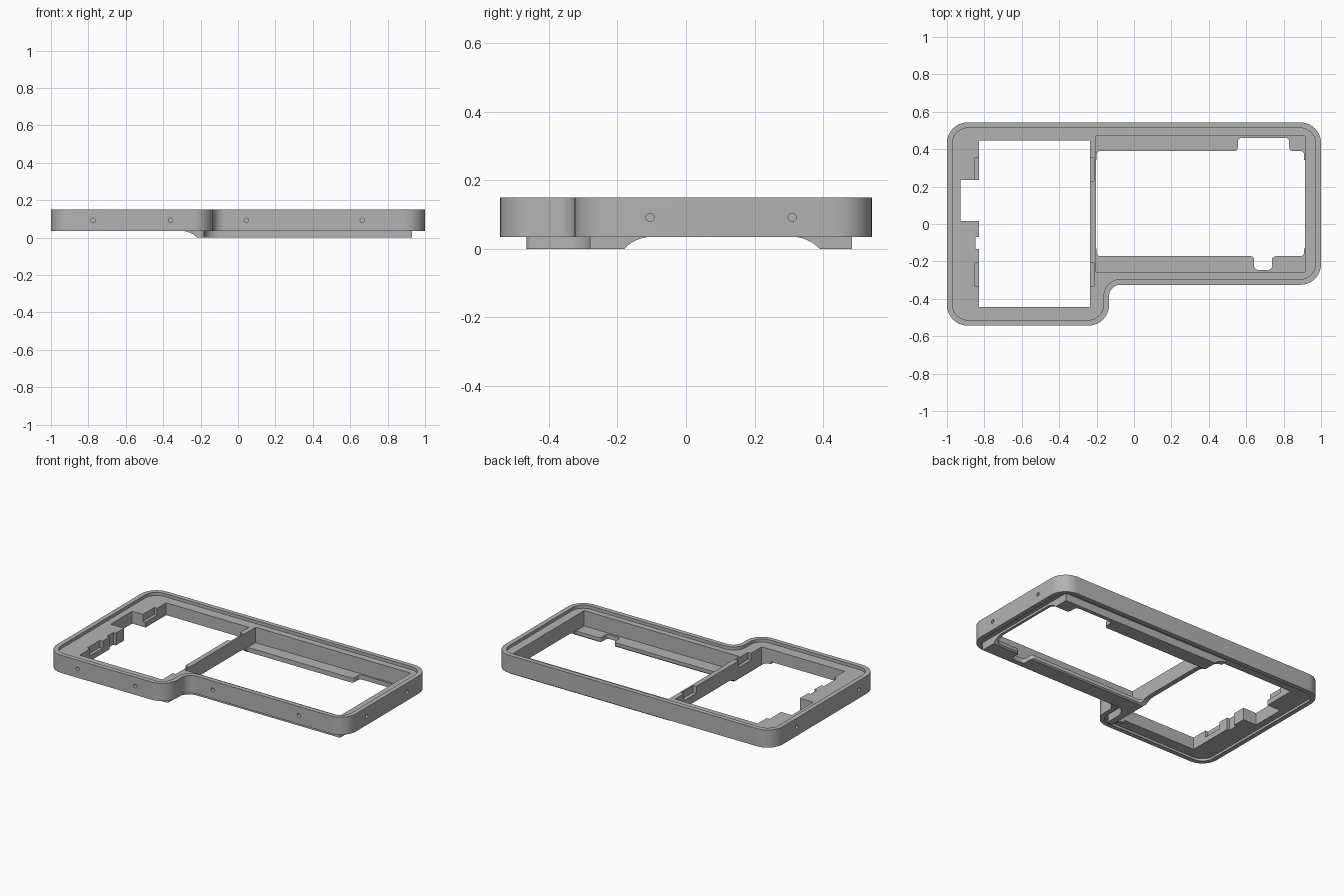
import bpy, bmesh, math
from mathutils import Vector

if "Cube" in bpy.data.objects:
    bpy.data.objects.remove(bpy.data.objects["Cube"])

grey = bpy.data.materials.new("light grey")
grey.use_nodes = True
grey.diffuse_color = (0.45, 0.45, 0.45, 1)
grey.node_tree.nodes["Principled BSDF"].inputs["Base Color"].default_value = (0.45, 0.45, 0.45, 1)


def fillet(points, steps=10):
    """Round each (x, y, radius) corner of a closed outline."""
    out = []
    for i, (x, y, r) in enumerate(points):
        p = Vector((x, y))
        if r <= 0:
            out.append(p)
            continue
        a = (Vector(points[i - 1][:2]) - p).normalized()
        b = (Vector(points[(i + 1) % len(points)][:2]) - p).normalized()
        centre = p + (a + b) * r
        for k in range(steps + 1):
            t = k / steps * math.pi / 2
            out.append(centre - b * r * math.cos(t) - a * r * math.sin(t))
    return out


def prism(name, outline, lo, hi, place=lambda u, v, w: (u, v, w)):
    """Extrude an outline from lo to hi; place maps it onto any axis."""
    bm = bmesh.new()
    low = [bm.verts.new(place(u, v, lo)) for u, v in outline]
    high = [bm.verts.new(place(u, v, hi)) for u, v in outline]
    bm.faces.new(low)
    bm.faces.new(high)
    for i in range(len(low)):
        bm.faces.new((low[i - 1], low[i], high[i], high[i - 1]))
    bmesh.ops.recalc_face_normals(bm, faces=bm.faces)
    mesh = bpy.data.meshes.new(name)
    bm.to_mesh(mesh)
    bm.free()
    ob = bpy.data.objects.new(name, mesh)
    mesh.materials.append(grey)
    bpy.context.collection.objects.link(ob)
    return ob


def combine(target, tool, operation="DIFFERENCE"):
    """Apply a boolean and discard the tool."""
    mod = target.modifiers.new("combine", "BOOLEAN")
    mod.operation, mod.object, mod.solver = operation, tool, "EXACT"
    bpy.context.view_layer.objects.active = target
    bpy.ops.object.modifier_apply(modifier=mod.name)
    bpy.data.objects.remove(tool)


def rect(x0, x1, y0, y1):
    return [(x0, y0), (x1, y0), (x1, y1), (x0, y1)]


def case_outline(d):
    """Stepped outer contour moved inward by d."""
    r, s = 0.11 - d, 0.06 + d
    return fillet([(-1 + d, -0.543 + d, r), (-0.133 - d, -0.543 + d, r),
                   (-0.133 - d, -0.325 + d, s), (1 - d, -0.325 + d, r),
                   (1 - d, 0.543 - d, r), (-1 + d, 0.543 - d, r)])


# Outer case with a raised lip above and below
frame = prism("case_frame", case_outline(0), 0.035, 0.15)
combine(frame, prism("top_lip_cut", case_outline(0.03), 0.13, 0.2))
combine(frame, prism("bottom_lip_cut", case_outline(0.03), -0.1, 0.05))

# Lower tray with curved reliefs underneath
tray = prism("tray", fillet([(-0.3, -0.465, 0), (-0.18, -0.465, 0.02), (-0.18, -0.28, 0.08),
                             (0.93, -0.28, 0), (0.93, 0.485, 0), (-0.3, 0.485, 0)]), 0, 0.07)


def relief(start, end):
    """Flat-topped channel section with round shoulders."""
    r, top, reach = 0.109, 0.035, math.radians(80)
    arc = [(r * math.sin(reach * k / 10), top - r + r * math.cos(reach * k / 10)) for k in range(11)]
    right = [(end + u, v) for u, v in arc]
    left = [(start - u, v) for u, v in reversed(arc)]
    return left + right


combine(tray, prism("cross_relief", relief(-0.1, 0.31), -2, 2, lambda u, v, w: (w, u, v)))
combine(tray, prism("side_relief", relief(-0.8, -0.3), -2, 2, lambda u, v, w: (u, w, v)))
combine(frame, tray, "UNION")

# Left opening with connector notches
combine(frame, prism("left_opening", [
    (-0.83, -0.443), (-0.235, -0.443), (-0.235, 0.447), (-0.83, 0.447),
    (-0.83, 0.235), (-0.927, 0.235), (-0.927, 0.015), (-0.83, 0.015),
    (-0.83, -0.07), (-0.848, -0.07), (-0.848, -0.135), (-0.83, -0.135)], -1, 1))

# Shallow clip recesses on both sides of the left opening
for y0, y1 in ((0.23, 0.355), (-0.335, -0.205)):
    for x0, x1 in ((-0.85, -0.8), (-0.26, -0.213)):
        combine(frame, prism("clip_recess", rect(x0, x1, y0, y1), 0.085, 0.3))

# Right pocket, leaving ledges, then its notched window
combine(frame, prism("right_pocket", rect(-0.203, 0.913, -0.257, 0.47), 0.03, 0.3))
c = 0.02
combine(frame, prism("right_window", fillet([
    (-0.2, -0.172, c), (0.642, -0.172, c), (0.642, -0.245, c), (0.738, -0.245, c),
    (0.738, -0.172, c), (0.91, -0.172, c), (0.91, 0.39, c), (0.83, 0.39, c),
    (0.83, 0.46, c), (0.555, 0.46, c), (0.555, 0.39, c), (-0.2, 0.39, c)], 5), -1, 0.2))

# Screw holes in the front and end walls
hole = [(0.012 * math.cos(k * math.pi / 8), 0.012 * math.sin(k * math.pi / 8)) for k in range(16)]
z = 0.092
for x, y in ((-0.775, -0.543), (-0.36, -0.543), (0.045, -0.325), (0.665, -0.325)):
    combine(frame, prism("front_hole", hole, y - 0.02, y + 0.05,
                         lambda u, v, w: (x + u, w, z + v)))
for x, y in ((1, -0.105), (1, 0.31), (-1, 0.29), (-1, -0.35)):
    combine(frame, prism("end_hole", hole, x - 0.05, x + 0.05,
                         lambda u, v, w: (w, y + u, z + v)))

# Smooth the rounded corners, keep edges crisp
bpy.ops.object.select_all(action="DESELECT")
frame.select_set(True)
bpy.context.view_layer.objects.active = frame
bpy.ops.object.shade_smooth_by_angle(angle=math.radians(30))
